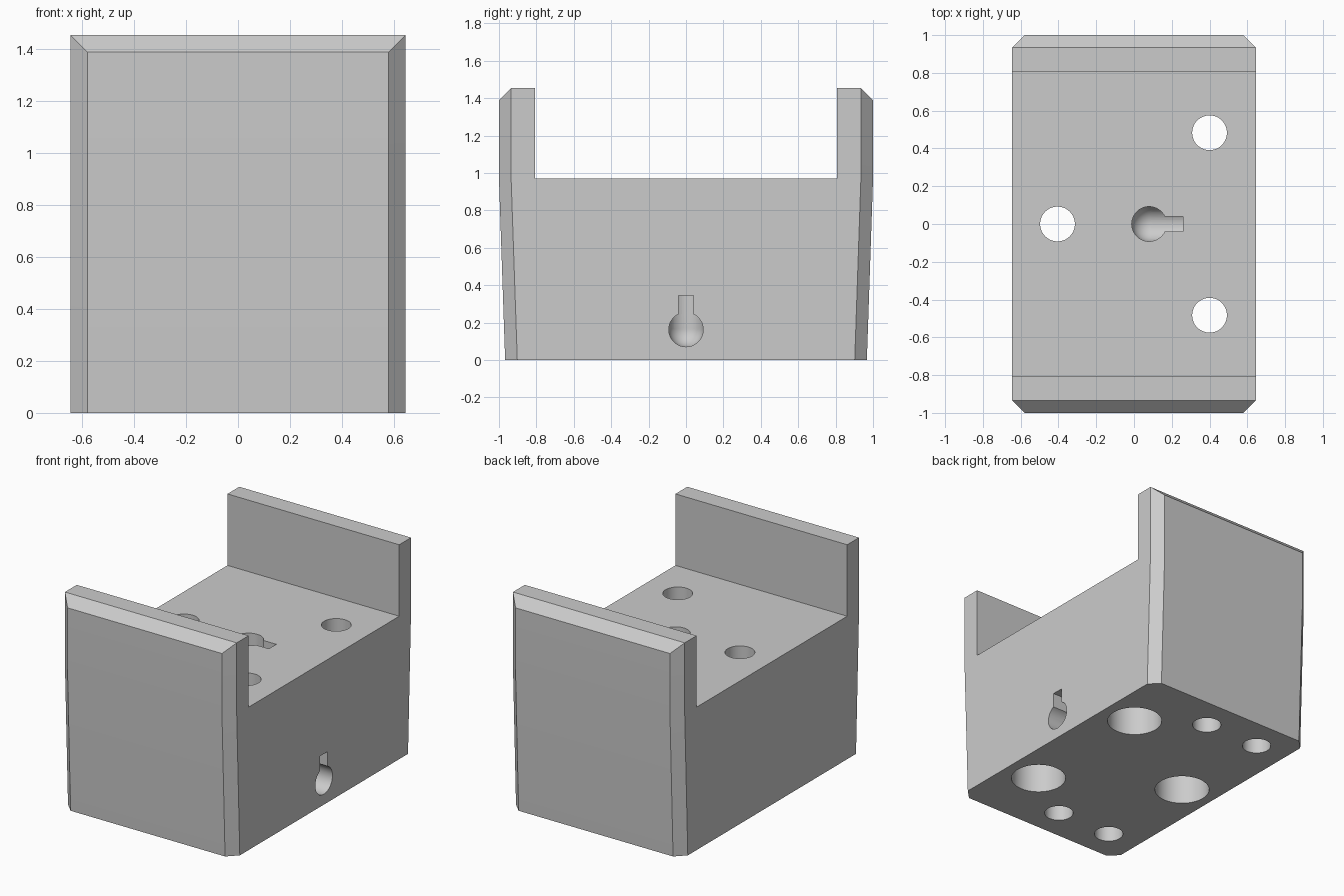
import bpy, bmesh
from mathutils import Matrix, Vector

default = bpy.data.objects.get("Cube")
if default:
    bpy.data.objects.remove(default, do_unlink=True)

HALF_X, CHAMFER = 0.645, 0.065
FLOOR, TOP = 0.97, 1.455
BOLT_R = 0.092

grey = bpy.data.materials.new("plain grey")
grey.use_nodes = True
grey.diffuse_color = (0.6, 0.6, 0.6, 1)
grey.node_tree.nodes["Principled BSDF"].inputs["Base Color"].default_value = (0.6, 0.6, 0.6, 1)


def make_object(name, bm):
    bmesh.ops.recalc_face_normals(bm, faces=bm.faces)
    mesh = bpy.data.meshes.new(name)
    bm.to_mesh(mesh)
    bm.free()
    mesh.materials.append(grey)
    obj = bpy.data.objects.new(name, mesh)
    bpy.context.collection.objects.link(obj)
    return obj


def section(half_y, cut):
    """Rectangle with chamfered corners, counter-clockwise."""
    x, y = HALF_X - cut, half_y - CHAMFER
    quarter = [(HALF_X, y), (x, half_y)]
    left = [(-px, py) for px, py in reversed(quarter)]
    back = quarter + left
    return back + [(-px, -py) for px, py in back]


def box(name, low, high):
    low, high = Vector(low), Vector(high)
    bm = bmesh.new()
    bmesh.ops.create_cube(bm, size=1)
    bmesh.ops.scale(bm, vec=high - low, verts=bm.verts)
    bmesh.ops.translate(bm, vec=(low + high) / 2, verts=bm.verts)
    return make_object(name, bm)


def cylinder(name, start, end, radius):
    start, end = Vector(start), Vector(end)
    axis = end - start
    turn = Vector((0, 0, 1)).rotation_difference(axis).to_matrix().to_4x4()
    bm = bmesh.new()
    bmesh.ops.create_cone(bm, cap_ends=True, segments=48, radius1=radius, radius2=radius,
                          depth=axis.length, matrix=Matrix.Translation((start + end) / 2) @ turn)
    return make_object(name, bm)


def ball(name, centre, radius):
    bm = bmesh.new()
    bmesh.ops.create_uvsphere(bm, u_segments=48, v_segments=24, radius=radius,
                              matrix=Matrix.Translation(centre))
    return make_object(name, bm)


def cut(target, cutter):
    bpy.context.view_layer.objects.active = target
    mod = target.modifiers.new("cut", 'BOOLEAN')
    mod.operation, mod.solver, mod.object = 'DIFFERENCE', 'EXACT', cutter
    bpy.ops.object.modifier_apply(modifier=mod.name)
    bpy.data.objects.remove(cutter, do_unlink=True)


# Block lofted from chamfered sections: tapered below, straight above, bevelled rim
bm = bmesh.new()
rings = []
for z, half_y, corner in ((0, 0.967, CHAMFER), (FLOOR, 1, CHAMFER),
                          (TOP - CHAMFER, 1, CHAMFER)):
    rings.append([bm.verts.new((x, y, z)) for x, y in section(half_y, corner)])
rim = [(HALF_X * (1 if x > 0 else -1), (1 - CHAMFER) * (1 if y > 0 else -1), TOP)
       for x, y in section(1, CHAMFER)]
rings.append([bm.verts.new(p) for p in rim])
for a, b in zip(rings, rings[1:]):
    for i in range(len(a)):
        j = (i + 1) % len(a)
        bm.faces.new((a[i], a[j], b[j], b[i]))
bm.faces.new(rings[0][::-1])
bm.faces.new(rings[-1])
bmesh.ops.remove_doubles(bm, verts=bm.verts, dist=1e-4)
body = make_object("saddle_block", bm)

# Open channel between the two end walls
cut(body, box("channel_cutter", (-1, -0.808, FLOOR), (1, 0.808, 2)))

# Bolt holes, counterbored from below
for x, y in ((0.4, 0.483), (0.4, -0.483), (-0.405, 0)):
    cut(body, cylinder("bolt_cutter", (x, y, -0.2), (x, y, 1.2), BOLT_R))
    cut(body, cylinder("counterbore_cutter", (x, y, -0.2), (x, y, 0.65), 0.175))

# Blind holes under the end walls
for x in (0.01, -0.41):
    for y in (0.743, -0.743):
        cut(body, cylinder("blind_hole_cutter", (x, y, -0.2), (x, y, 0.35), BOLT_R))

# Keyhole passage turning from the channel floor out of one side
bend = (0.08, 0, 0.163)
cut(body, cylinder("passage_down_cutter", bend, (bend[0], 0, 1.2), BOLT_R))
cut(body, cylinder("passage_side_cutter", bend, (0.9, 0, bend[2]), BOLT_R))
cut(body, ball("passage_bend_cutter", bend, BOLT_R + 0.0006))
cut(body, box("slot_down_cutter", (bend[0], -0.04, bend[2]), (0.26, 0.04, 1.2)))
cut(body, box("slot_side_cutter", (bend[0], -0.04, bend[2]), (0.9, 0.04, 0.345)))

# Smooth bores, crisp edges
bpy.ops.object.select_all(action='DESELECT')
body.select_set(True)
bpy.context.view_layer.objects.active = body
bpy.ops.object.shade_smooth_by_angle(angle=0.5)
